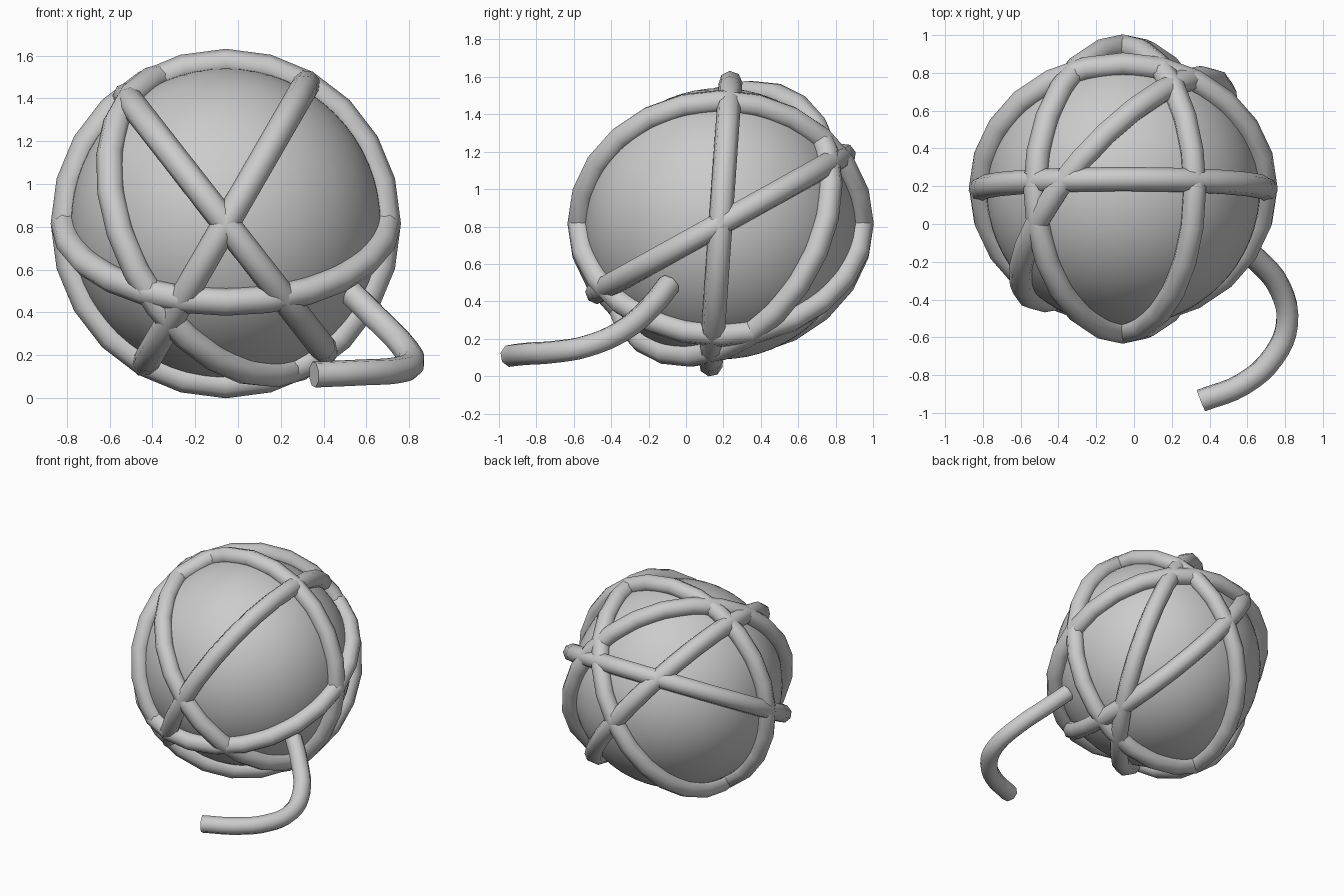
import bpy
from math import radians, sin, cos, pi
from mathutils import Vector

if "Cube" in bpy.data.objects:
    bpy.data.objects.remove(bpy.data.objects["Cube"])

CENTRE = Vector((-0.057, 0.185, 0.815))


def tube(name, pts, radius, cyclic=False, spline_type='POLY', tilt=0.0):
    """Sweep an eight-sided section along a path and return it as a mesh."""
    cu = bpy.data.curves.new(name, 'CURVE')
    cu.dimensions = '3D'
    cu.bevel_depth = radius
    cu.bevel_resolution = 2
    cu.use_fill_caps = not cyclic
    sp = cu.splines.new(spline_type)
    if spline_type == 'BEZIER':
        sp.bezier_points.add(len(pts) - 1)
        for bp, p in zip(sp.bezier_points, pts):
            bp.co = p
            bp.handle_left_type = bp.handle_right_type = 'AUTO'
        sp.resolution_u = 4
    else:
        sp.points.add(len(pts) - 1)
        for q, p in zip(sp.points, pts):
            q.co = (*p, 1)
            q.tilt = tilt
    sp.use_cyclic_u = cyclic
    ob = bpy.data.objects.new(name, cu)
    bpy.context.collection.objects.link(ob)
    bpy.ops.object.select_all(action='DESELECT')
    ob.select_set(True)
    bpy.context.view_layer.objects.active = ob
    bpy.ops.object.convert(target='MESH')
    ob = bpy.context.object
    ob.name = name
    bpy.ops.object.shade_smooth_by_angle(angle=radians(60))
    return ob


def ring(name, u, v, radius=0.755, sides=24):
    """Great circle around the ball spanned by two perpendicular directions."""
    u, v = Vector(u).normalized(), Vector(v).normalized()
    pts = [CENTRE + radius * (u * cos(a) + v * sin(a))
           for a in (2 * pi * i / sides for i in range(sides))]
    tube(name, pts, 0.064, cyclic=True, tilt=pi / 8)


# Ball
bpy.ops.mesh.primitive_uv_sphere_add(segments=64, ring_count=32, radius=0.725, location=CENTRE)
bpy.context.object.name = "ball"
bpy.ops.object.shade_smooth()

# Rope rings hinged on the x axis (seen edge-on from the side)
for name, deg in (("upright_ring", 86), ("sloping_ring", 29)):
    a = radians(deg)
    ring(name, (1, 0, 0), (0, cos(a), sin(a)))

# Rope rings hinged on the y axis (seen edge-on from the front)
for name, deg in (("left_leaning_ring", 128), ("right_leaning_ring", 60)):
    a = radians(deg)
    ring(name, (0, 1, 0), (cos(a), 0, sin(a)))

# Oblique ring
n = Vector((0.687, -0.62, 0.355)).normalized()
u = Vector((-0.355, 0, 0.687)).normalized()
ring("oblique_ring", u, n.cross(u))

# Loose rope end
tube("rope_tail", [(0.53, -0.09, 0.49), (0.635, -0.175, 0.385), (0.775, -0.344, 0.24),
                   (0.81, -0.53, 0.16), (0.74, -0.70, 0.13), (0.58, -0.846, 0.12),
                   (0.355, -0.935, 0.11)], 0.062, spline_type='BEZIER')
